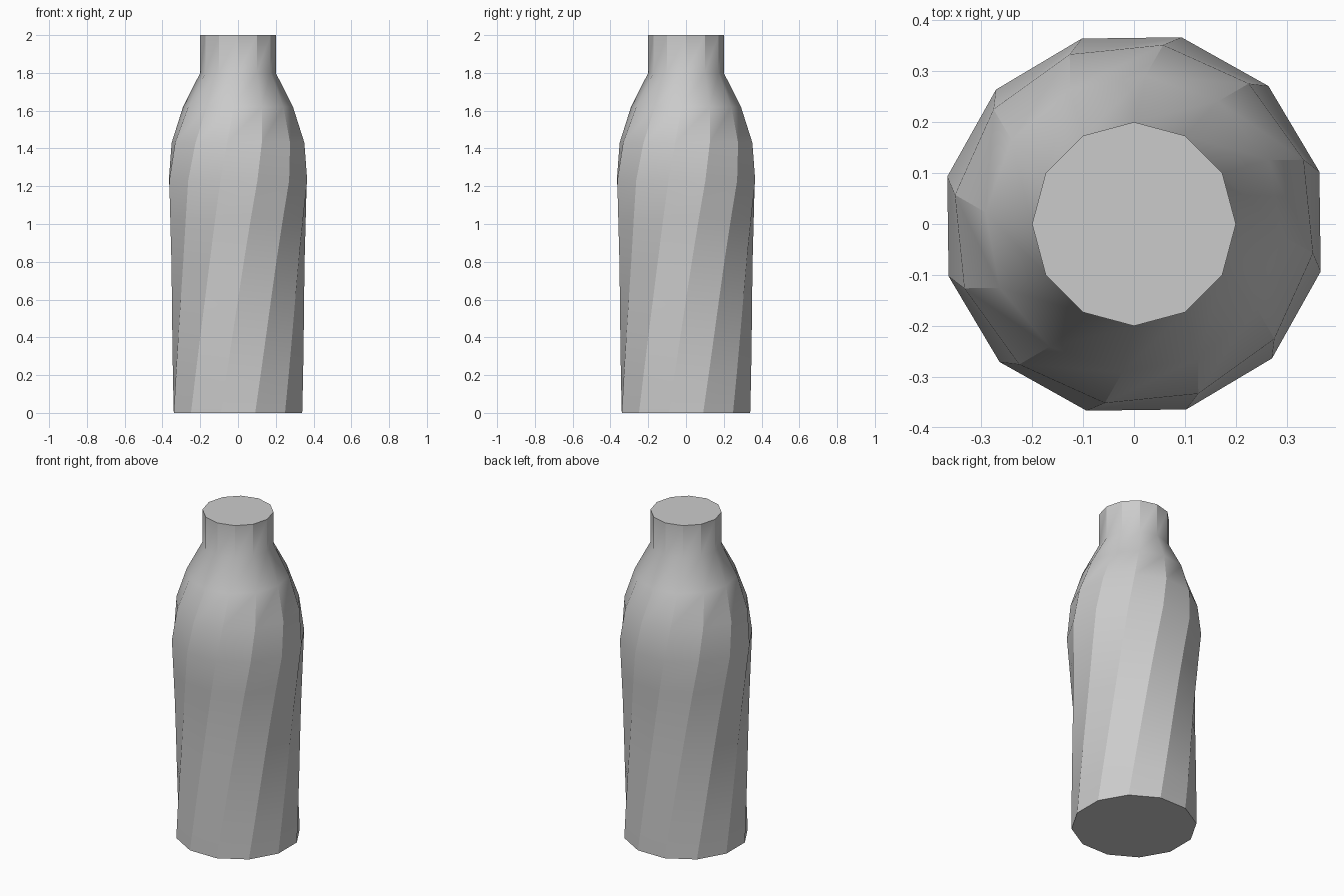
import bpy, bmesh
from math import cos, sin, radians

if "Cube" in bpy.data.objects:
    bpy.data.objects.remove(bpy.data.objects["Cube"])

SIDES = 12
BODY_TOP = 1.8
TWIST = 45.0   # degrees of twist between base and neck

# (height, radius) of each ring, from base to mouth
profile = [(0, .352), (.2, .35), (.41, .349), (.62, .35), (.83, .355),
           (1.03, .365), (1.23, .378), (1.43, .356), (1.62, .292),
           (1.8, .2), (2.0, .2)]

bm = bmesh.new()
rings = []
for z, r in profile:
    # the twist stops where the straight neck begins
    turn = radians(15 + TWIST * min(z / BODY_TOP, 1))
    step = radians(360 / SIDES)
    rings.append([bm.verts.new((r * cos(turn + i * step), r * sin(turn + i * step), z))
                  for i in range(SIDES)])

# twisted side walls
for low, high in zip(rings, rings[1:]):
    for i in range(SIDES):
        j = (i + 1) % SIDES
        bm.faces.new((low[i], low[j], high[j], high[i]))

# flat base and mouth
bm.faces.new(rings[0][::-1])
bm.faces.new(rings[-1])
bmesh.ops.recalc_face_normals(bm, faces=bm.faces)

mesh = bpy.data.meshes.new("bottle")
bm.to_mesh(mesh)
bm.free()
bottle = bpy.data.objects.new("bottle", mesh)
bpy.context.collection.objects.link(bottle)

# smooth along the profile, crisp facet edges on the body
bpy.context.view_layer.objects.active = bottle
bottle.select_set(True)
bpy.ops.object.shade_smooth_by_angle(angle=radians(28))
